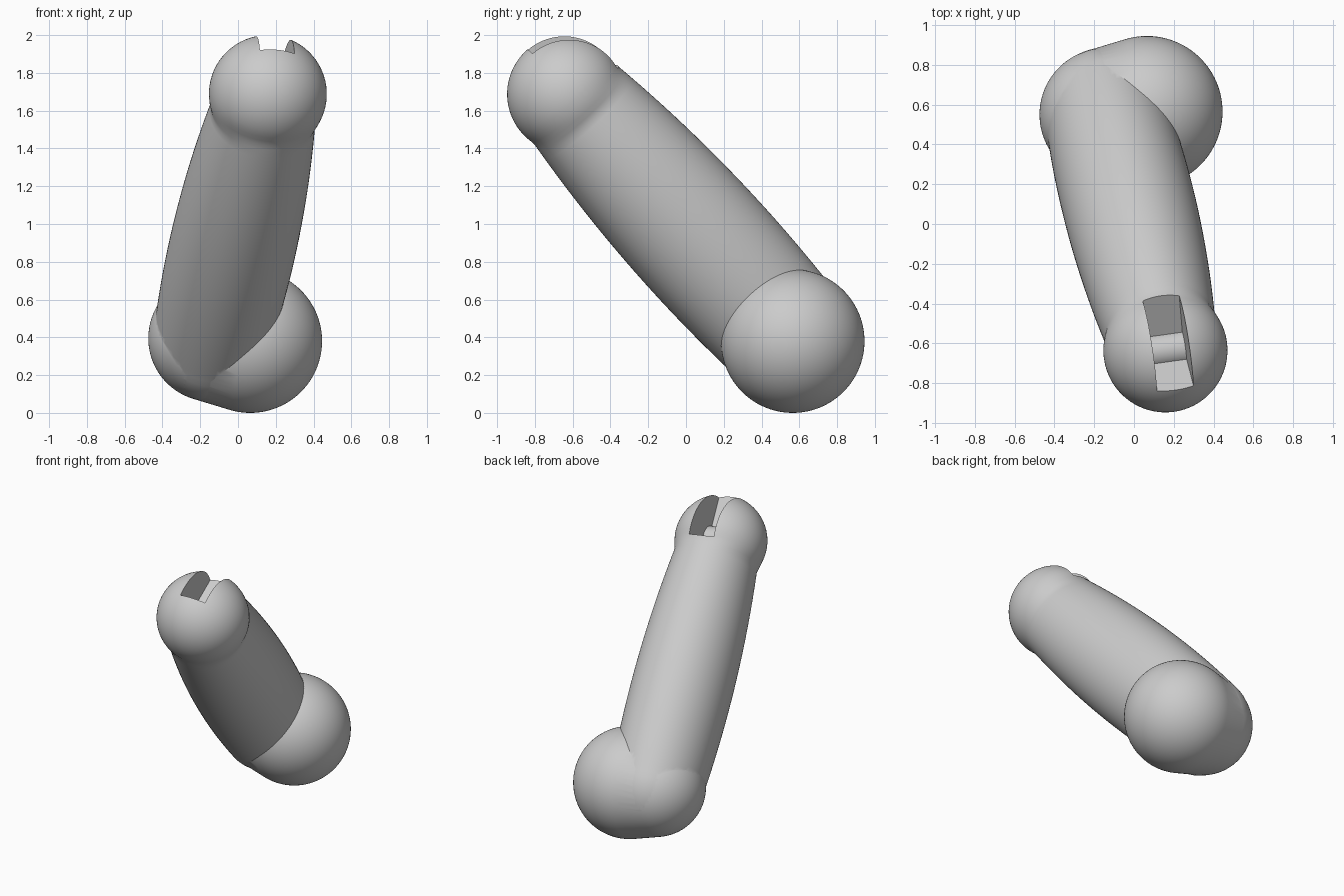
import bpy, bmesh
from math import sin, cos, pi, sqrt, radians, asin
from mathutils import Vector

if "Cube" in bpy.data.objects:
    bpy.data.objects.remove(bpy.data.objects["Cube"])

# One plain grey for the whole limb
grey = bpy.data.materials.new("plain grey")
grey.use_nodes = True
colour = (0.6, 0.6, 0.6, 1)
grey.diffuse_color = colour
grey.node_tree.nodes["Principled BSDF"].inputs["Base Color"].default_value = colour

# Joint centres and radii
top, top_r = Vector((0.158, -0.635, 1.688)), 0.312
big, big_r = Vector((0.065, 0.565, 0.38)), 0.38
small, small_r = Vector((-0.14, 0.55, 0.395)), 0.335

# Limb frame: along the shaft, sideways, and towards the upper back
along = (top - small).normalized()
length = (top - small).length
side = Vector((0.983, 0.14, -0.10))
side = (side - along * side.dot(along)).normalized()
back = along.cross(side)


def make_object(name, bm):
    bmesh.ops.recalc_face_normals(bm, faces=bm.faces)
    mesh = bpy.data.meshes.new(name)
    bm.to_mesh(mesh)
    bm.free()
    mesh.materials.append(grey)
    obj = bpy.data.objects.new(name, mesh)
    bpy.context.collection.objects.link(obj)
    return obj


def loft(name, origin, axis, u, v, rings, poles, sides=96):
    """Closed surface through elliptical rings (distance, radius u, radius v)."""
    bm = bmesh.new()
    loops = []
    for s, ru, rv in rings:
        loops.append([bm.verts.new(origin + axis * s
                                   + u * ru * cos(2 * pi * i / sides)
                                   + v * rv * sin(2 * pi * i / sides))
                      for i in range(sides)])
    first, last = [bm.verts.new(origin + axis * s) for s in poles]
    for i in range(sides):
        j = (i + 1) % sides
        for a, b in zip(loops, loops[1:]):
            bm.faces.new((a[i], a[j], b[j], b[i]))
        bm.faces.new((first, loops[0][j], loops[0][i]))
        bm.faces.new((last, loops[-1][i], loops[-1][j]))
    return make_object(name, bm)


# Barrel-shaped shaft running into the upper ball
def shaft_radius(t):
    return 0.37 - 0.196 * (t - 0.37) ** 2


def ball_radius(s):
    return sqrt(max(0, top_r ** 2 - (s - length) ** 2))


rings = []
cap = 0.33
for i in range(1, 13):
    a = pi / 2 * i / 13
    r = shaft_radius(0) * sin(a)
    rings.append((-cap * cos(a), r * 0.9, r))
for i in range(61):
    s = length * i / 60
    r, b = shaft_radius(s / length), ball_radius(s)
    rings.append((s, max(r * 0.9, b), max(r, b)))
for i in range(1, 24):
    a = pi / 2 * i / 24
    rings.append((length + top_r * sin(a), top_r * cos(a), top_r * cos(a)))
limb = loft("limb", small, along, side, back, rings, (-cap, length + top_r))

# Lower joint: two balls of different size wrapped in one smooth skin
axis = (big - small).normalized()
gap = (big - small).length
u = axis.orthogonal().normalized()
lean = -asin((big_r - small_r) / gap)
rings = []
for i in range(1, 25):
    a = -pi / 2 + (lean + pi / 2) * i / 24
    rings.append((small_r * sin(a), small_r * cos(a), small_r * cos(a)))
for i in range(40):
    a = lean + (pi / 2 - lean) * i / 40
    rings.append((gap + big_r * sin(a), big_r * cos(a), big_r * cos(a)))
joint = loft("lower_joint", small, axis, u, axis.cross(u), rings,
             (-small_r, gap + big_r))

# Fan-shaped slot in the upper ball, leaving a round bar at its centre
steps, start, end, half = 24, radians(2), radians(104), 0.093
angles = [start + (end - start) * i / steps for i in range(steps + 1)]
outline = [(0.55, a) for a in angles] + [(0.09, a) for a in reversed(angles)]
bm = bmesh.new()
face = bm.faces.new([bm.verts.new(top - side * half + along * r * cos(a) + back * r * sin(a))
                     for r, a in outline])
extruded = bmesh.ops.extrude_face_region(bm, geom=[face])["geom"]
bmesh.ops.translate(bm, vec=side * half * 2,
                    verts=[g for g in extruded if isinstance(g, bmesh.types.BMVert)])
slot = make_object("slot_cutter", bm)

# Merge the joint, cut the slot, then shade
bpy.ops.object.select_all(action='DESELECT')
bpy.context.view_layer.objects.active = limb
limb.select_set(True)
for other, operation in ((joint, 'UNION'), (slot, 'DIFFERENCE')):
    mod = limb.modifiers.new(other.name, 'BOOLEAN')
    mod.object, mod.operation, mod.solver = other, operation, 'EXACT'
    bpy.ops.object.modifier_apply(modifier=mod.name)
    bpy.data.objects.remove(other)
bpy.ops.object.shade_smooth_by_angle(angle=radians(30))
